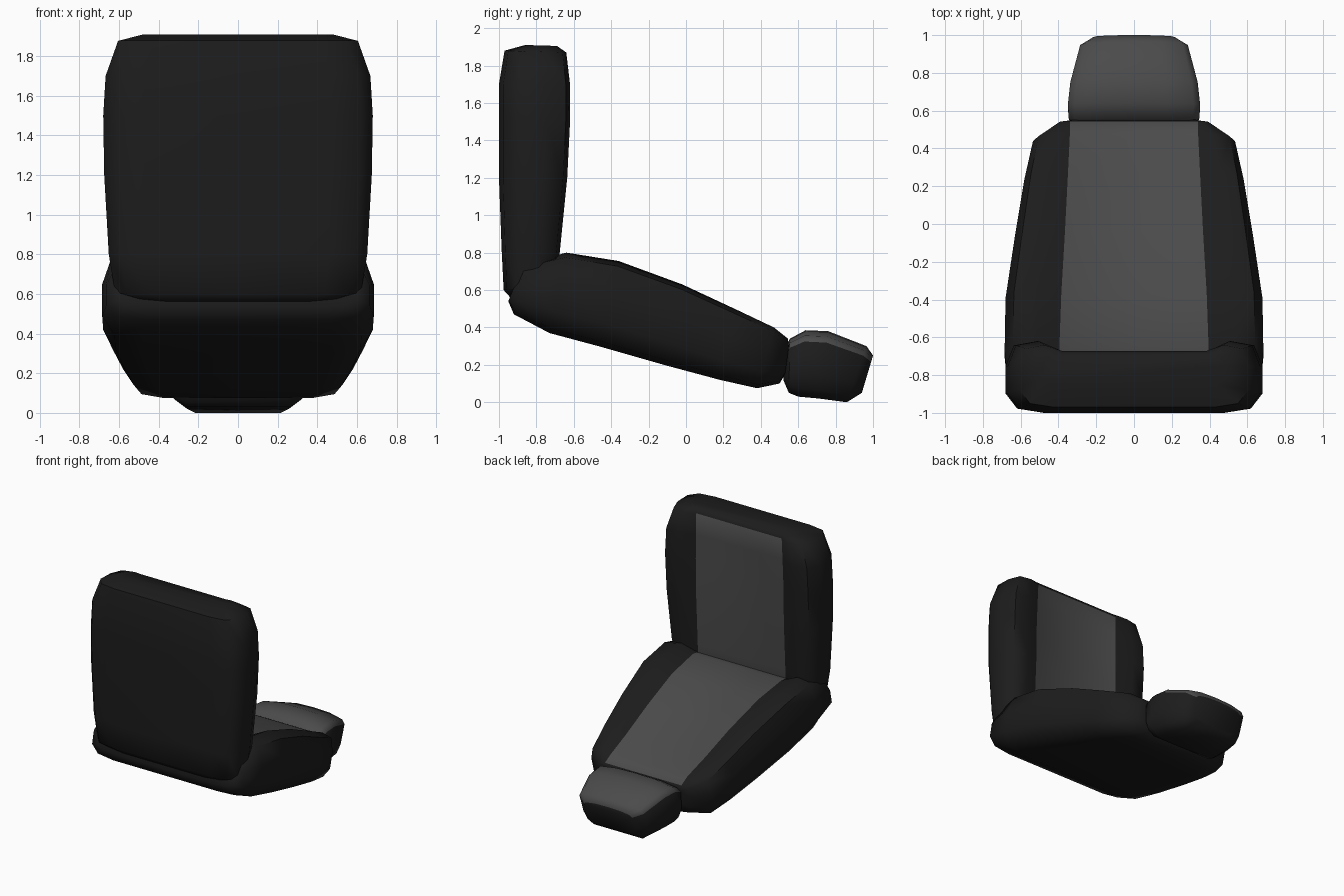
import bpy, bmesh

if "Cube" in bpy.data.objects:
    bpy.data.objects.remove(bpy.data.objects["Cube"])


def material(name, value):
    m = bpy.data.materials.new(name)
    m.diffuse_color = (value, value, value, 1)
    m.use_nodes = True
    m.node_tree.nodes["Principled BSDF"].inputs["Base Color"].default_value = m.diffuse_color
    return m


BLACK = material("black_cover", 0.012)
GREY = material("grey_fabric", 0.07)


def bolstered(w, p, dip):
    """Half section (x, depth fraction): recessed panel, raised bolster, round side."""
    p = min(p, w * 0.93)
    return [(0, 1 - dip), (p, 1 - dip), (p + (w - p) * 0.42, 1),
            (p + (w - p) * 0.85, 0.94), (w, 0.65), (w, 0.27),
            (w * 0.91, 0.06), (w * 0.7, 0), (0, 0)]


def crowned(w, p, dip):
    """Half section with a domed top."""
    return [(0, 1), (w * 0.5, 0.985), (w * 0.9, 0.92), (w, 0.83),
            (w, 0.35), (w * 0.93, 0.12), (w * 0.76, 0), (0, 0)]


def cushion(name, stations, section, panel_cols, panel_rows):
    """Loft along stations (back y, back z, face y, face z, half width, panel, dip)."""
    bm = bmesh.new()
    rings = []
    for by, bz, ty, tz, w, p, dip in stations:
        half = section(w, p, dip)
        loop = half + [(-x, v) for x, v in half[-2:0:-1]]
        rings.append([bm.verts.new((x, by + (ty - by) * v, bz + (tz - bz) * v))
                      for x, v in loop])
    n = len(rings[0])
    for i in range(len(rings) - 1):
        a, b = rings[i], rings[i + 1]
        for j in range(n):
            k = (j + 1) % n
            f = bm.faces.new((a[j], a[k], b[k], b[j]))
            on_panel = j < panel_cols or j >= n - panel_cols
            f.material_index = int(on_panel and i in panel_rows)
    bm.faces.new(rings[0][::-1])
    bm.faces.new(rings[-1])
    bmesh.ops.recalc_face_normals(bm, faces=bm.faces)
    me = bpy.data.meshes.new(name)
    bm.to_mesh(me)
    bm.free()
    me.materials.append(BLACK)
    me.materials.append(GREY)
    ob = bpy.data.objects.new(name, me)
    bpy.context.collection.objects.link(ob)
    bpy.ops.object.select_all(action='DESELECT')
    ob.select_set(True)
    bpy.context.view_layer.objects.active = ob
    bpy.ops.object.shade_smooth_by_angle(angle=1.0)
    return ob


# upright seat cushion
cushion("seat_cushion", [
    (-0.93, 0.55, -0.72, 0.58, 0.48, 0.39, 0.10),
    (-0.975, 0.60, -0.69, 0.62, 0.62, 0.39, 0.10),
    (-0.985, 0.80, -0.675, 0.80, 0.652, 0.39, 0.10),
    (-1.0, 1.20, -0.635, 1.20, 0.675, 0.39, 0.14),
    (-1.0, 1.50, -0.62, 1.50, 0.68, 0.39, 0.16),
    (-1.0, 1.70, -0.62, 1.70, 0.668, 0.385, 0.15),
    (-0.97, 1.88, -0.64, 1.87, 0.605, 0.38, 0.10),
    (-0.86, 1.91, -0.69, 1.905, 0.48, 0.38, 0.04),
], bolstered, 1, range(1, 6))

# reclined backrest
cushion("backrest", [
    (-0.95, 0.54, -0.91, 0.64, 0.60, 0.39, 0.0),
    (-0.92, 0.47, -0.86, 0.74, 0.665, 0.395, 0.10),
    (-0.73, 0.37, -0.64, 0.80, 0.685, 0.395, 0.13),
    (-0.45, 0.295, -0.36, 0.755, 0.68, 0.385, 0.13),
    (-0.10, 0.195, -0.02, 0.63, 0.628, 0.365, 0.12),
    (0.18, 0.12, 0.27, 0.495, 0.58, 0.35, 0.10),
    (0.38, 0.075, 0.47, 0.40, 0.535, 0.34, 0.05),
    (0.50, 0.10, 0.545, 0.34, 0.40, 0.34, 0.0),
    (0.53, 0.15, 0.55, 0.30, 0.34, 0.31, 0.0),
], bolstered, 1, range(1, 7))

# headrest
cushion("headrest", [
    (0.52, 0.12, 0.54, 0.30, 0.30, 0, 0),
    (0.55, 0.05, 0.555, 0.34, 0.345, 0, 0),
    (0.60, 0.03, 0.64, 0.385, 0.35, 0, 0),
    (0.71, 0.02, 0.76, 0.38, 0.337, 0, 0),
    (0.86, 0.0, 0.965, 0.30, 0.285, 0, 0),
    (0.94, 0.05, 1.0, 0.25, 0.215, 0, 0),
], crowned, 3, range(0, 5))
